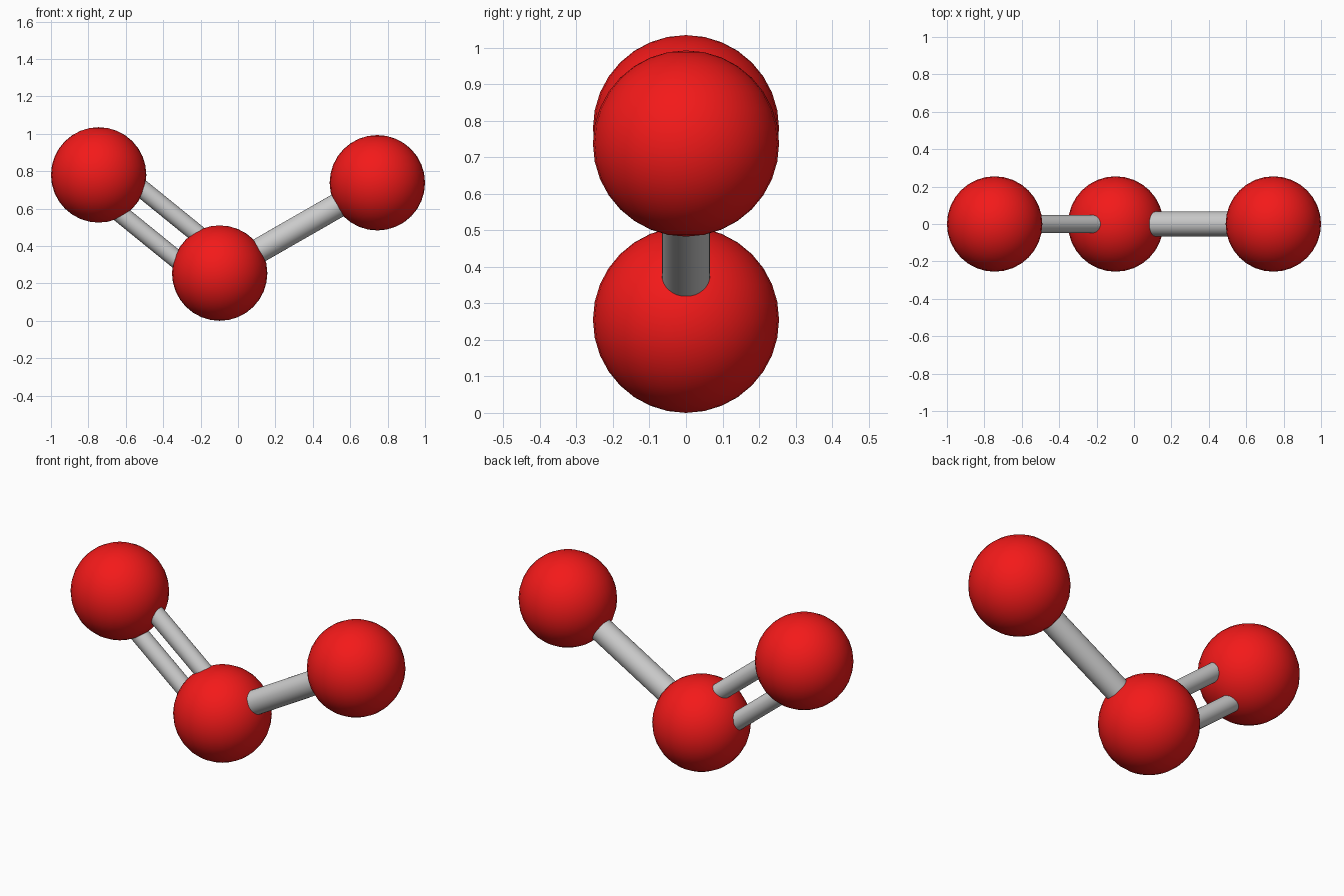
import bpy
from mathutils import Vector

if "Cube" in bpy.data.objects:
    bpy.data.objects.remove(bpy.data.objects["Cube"])

R = 0.255
CENTER = Vector((-0.098, 0, R))
LEFT = Vector((-0.745, 0, 0.78))
RIGHT = Vector((0.745, 0, 0.738))

red = bpy.data.materials.new("red")
red.diffuse_color = (0.9, 0.01, 0.01, 1)
red.use_nodes = True
red.node_tree.nodes["Principled BSDF"].inputs["Base Color"].default_value = red.diffuse_color


def smooth(ob, name):
    ob.name = name
    bpy.ops.object.shade_smooth_by_angle()


def atom(name, pos):
    bpy.ops.mesh.primitive_uv_sphere_add(segments=32, ring_count=16, radius=R, location=pos)
    ob = bpy.context.object
    ob.data.materials.append(red)
    smooth(ob, name)


def bond(name, a, b, radius, offset=0.0):
    # rod from a to b, shifted sideways in the XZ plane
    d = b - a
    side = Vector((d.z, 0, -d.x)).normalized() * offset
    bpy.ops.mesh.primitive_cylinder_add(
        vertices=32, radius=radius, depth=d.length, location=(a + b) / 2 + side,
        rotation=d.to_track_quat('Z', 'Y').to_euler())
    smooth(bpy.context.object, name)


# atoms
atom("atom_center", CENTER)
atom("atom_left", LEFT)
atom("atom_right", RIGHT)

# single bond on the right, double bond on the left
bond("single_bond", CENTER, RIGHT, 0.066)
bond("double_bond_upper", CENTER, LEFT, 0.048, 0.088)
bond("double_bond_lower", CENTER, LEFT, 0.048, -0.088)
